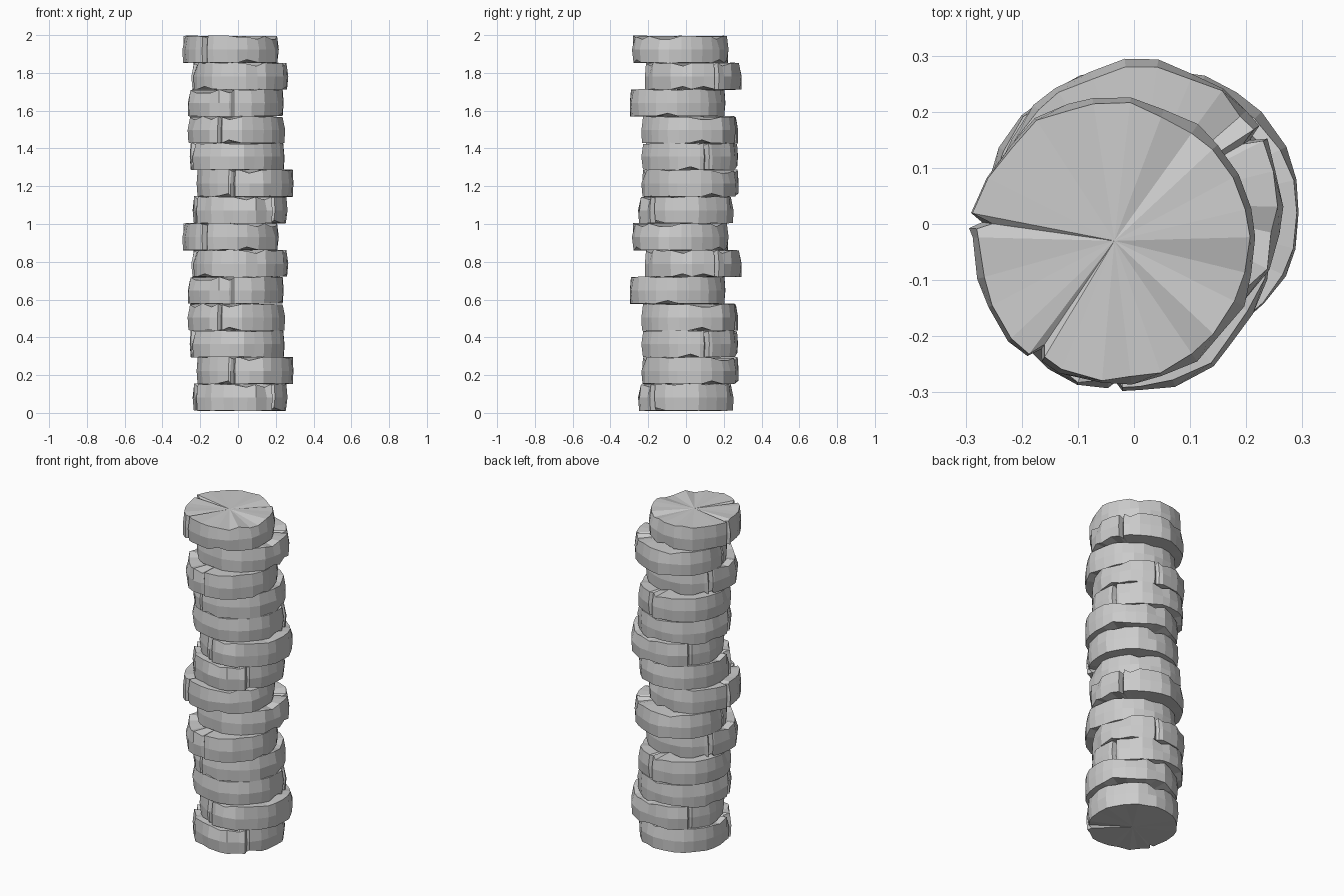
import bpy, bmesh, math, random
from math import radians, cos, sin

if "Cube" in bpy.data.objects:
    bpy.data.objects.remove(bpy.data.objects["Cube"])

SIDES = 26
PITCH = 0.1417
RADIUS = 0.25

# One entry per worn drum: centre x, centre y, crack angles (degrees)
DRUMS = [
    (0.010, 0.000, (-45, -155)),
    (0.038, 0.022, (-105, 140)),
    (-0.005, 0.022, (20, 200)),
    (-0.010, 0.022, (75, 250)),
    (-0.012, -0.045, (-95, 148)),
    (0.008, 0.035, (30, 190)),
    (-0.035, -0.030, (-124, 172)),
]


def drum_mesh(index, cracks):
    """Chipped stone disc: three uneven rings closed by fans."""
    rng = random.Random(40 + index)
    bm = bmesh.new()
    # evenly spaced corners plus a narrow wedge for every crack
    corners = []
    for i in range(SIDES):
        a = 360 * i / SIDES + rng.uniform(-2, 2)
        if all(abs((a - c + 180) % 360 - 180) > 5 for c in cracks):
            corners.append((a % 360, False))
    for c in cracks:
        corners += [((c - 3) % 360, False), (c % 360, True), ((c + 3) % 360, False)]
    corners.sort()

    rings = [[], [], []]
    for a, crack in corners:
        r = RADIUS + rng.uniform(-0.004, 0.007)
        chip_low = 0.018 if rng.random() < 0.12 else rng.uniform(0, 0.004)
        chip_top = 0.02 if rng.random() < 0.15 else rng.uniform(0, 0.008)
        if crack:
            r -= 0.022
            chip_top = 0.014
        levels = ((0.0 + chip_low, r + rng.uniform(-0.006, 0.004)),
                  (PITCH * 0.5, r + 0.004),
                  (PITCH + 0.004 - chip_top, r + rng.uniform(-0.008, 0.003) - chip_top * 0.5))
        for ring, (z, rad) in zip(rings, levels):
            ring.append(bm.verts.new((rad * cos(radians(a)), rad * sin(radians(a)), z)))

    low = bm.verts.new((0, 0, 0))
    top = bm.verts.new((0, 0, PITCH))
    n = len(corners)
    for i in range(n):
        j = (i + 1) % n
        bm.faces.new((low, rings[0][j], rings[0][i]))
        bm.faces.new((top, rings[2][i], rings[2][j]))
        for a, b in zip(rings, rings[1:]):
            bm.faces.new((a[i], a[j], b[j], b[i]))
    mesh = bpy.data.meshes.new("drum_mesh_%d" % index)
    bm.to_mesh(mesh)
    bm.free()
    return mesh


# Column shaft: the seven drums stacked twice
meshes = [drum_mesh(i, d[2]) for i, d in enumerate(DRUMS)]
for level in range(14):
    x, y, _ = DRUMS[level % 7]
    drum = bpy.data.objects.new("stone_drum_%02d" % (level + 1), meshes[level % 7])
    drum.location = (x, y, 0.01 + level * PITCH)
    bpy.context.collection.objects.link(drum)
